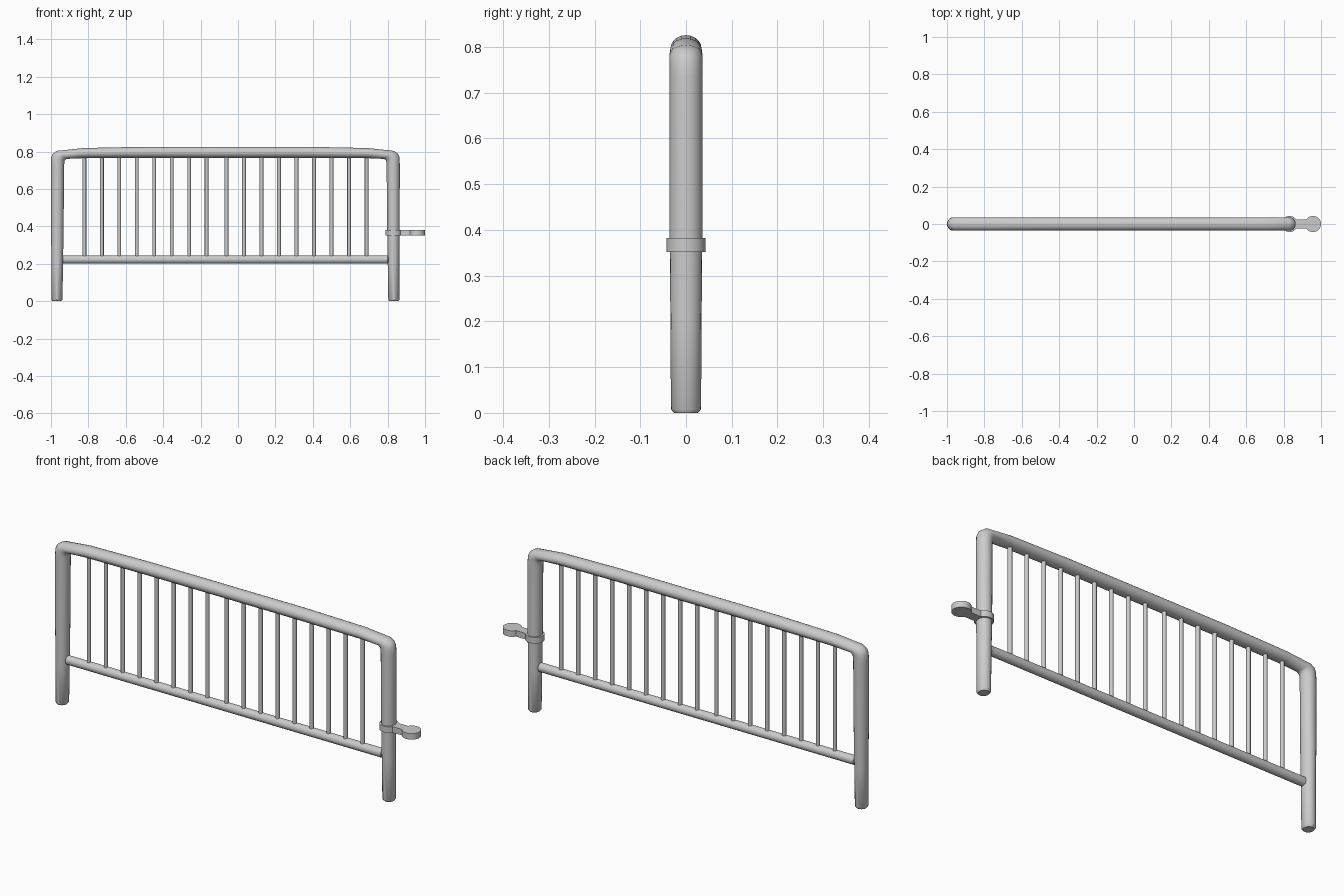
import bpy, bmesh, math

if "Cube" in bpy.data.objects:
    bpy.data.objects.remove(bpy.data.objects["Cube"])

XC = -0.0675   # centre of the frame, the hook sticks out to the right


def finish(bm, name):
    bmesh.ops.recalc_face_normals(bm, faces=bm.faces)
    me = bpy.data.meshes.new(name)
    bm.to_mesh(me)
    bm.free()
    ob = bpy.data.objects.new(name, me)
    bpy.context.collection.objects.link(ob)
    bpy.ops.object.select_all(action='DESELECT')
    bpy.context.view_layer.objects.active = ob
    ob.select_set(True)
    bpy.ops.object.shade_smooth_by_angle(angle=math.radians(40))
    return ob


def tube(name, rings, n=20):
    """Skin rings given as (outer point, inner point, half depth in y)."""
    bm = bmesh.new()
    loops = []
    for (ox, oz), (ix, iz), ry in rings:
        cx, cz, hx, hz = (ox + ix) / 2, (oz + iz) / 2, (ox - ix) / 2, (oz - iz) / 2
        loops.append([bm.verts.new((cx + hx * math.cos(a), ry * math.sin(a), cz + hz * math.cos(a)))
                      for a in (2 * math.pi * i / n for i in range(n))])
    for a, b in zip(loops, loops[1:]):
        for i in range(n):
            j = (i + 1) % n
            bm.faces.new((a[i], a[j], b[j], b[i]))
    bm.faces.new(loops[0])
    bm.faces.new(loops[-1])
    return finish(bm, name)


# Bent outer frame: both legs and the slightly arched top rail
half = [
    ((-.925, 0), (-.877, 0), .026),
    ((-.930, .008), (-.871, .008), .033),
    ((-.930, .2), (-.868, .2), .034),
    ((-.932, .4), (-.865, .4), .036),
    ((-.9325, .735), (-.862, .725), .036),
    ((-.931, .770), (-.861, .742), .036),
    ((-.922, .789), (-.859, .753), .036),
    ((-.900, .804), (-.850, .761), .036),
    ((-.760, .819), (-.760, .765), .035),
    ((-.430, .826), (-.430, .767), .034),
]
mirrored = [((-o[0], o[1]), (-i[0], i[1]), r) for o, i, r in reversed(half)]
tube("outer_frame", half + mirrored).location.x = XC

# Lower rail with softened ends
r, z = .022, .223
tube("lower_rail", [((x, z + k), (x, z - k), k) for x, k in
                    ((-.875, .014), (-.868, r), (.868, r), (.875, .014))], 16).location.x = XC

# Upright bars: eight left of the wider middle gap, nine right of it
xs = [-.821 + .0933 * i for i in range(8)] + [-.0615 + .0936 * i for i in range(9)]
for k, x in enumerate(xs):
    tube(f"upright_bar_{k + 1:02d}", [((x - .010, h), (x + .010, h), .010) for h in (.23, .785)], 12)

# Coupling hook: collar around the right leg, narrow neck and round tab
cr, cx, tx, neck = .043, .832, .957, .023
a0 = math.asin(neck / cr)
outline = []
for i in range(25):
    a = a0 + (2 * math.pi - 2 * a0) * i / 24
    outline.append((cx + cr * math.cos(a), cr * math.sin(a)))
for i in range(25):
    a = -math.pi + a0 + (2 * math.pi - 2 * a0) * i / 24
    outline.append((tx + cr * math.cos(a), cr * math.sin(a)))
bm = bmesh.new()
face = bm.faces.new([bm.verts.new((x, y, .352)) for x, y in outline])
ext = bmesh.ops.extrude_face_region(bm, geom=[face])
bmesh.ops.translate(bm, vec=(0, 0, .03),
                    verts=[g for g in ext["geom"] if isinstance(g, bmesh.types.BMVert)])
finish(bm, "coupling_hook")
